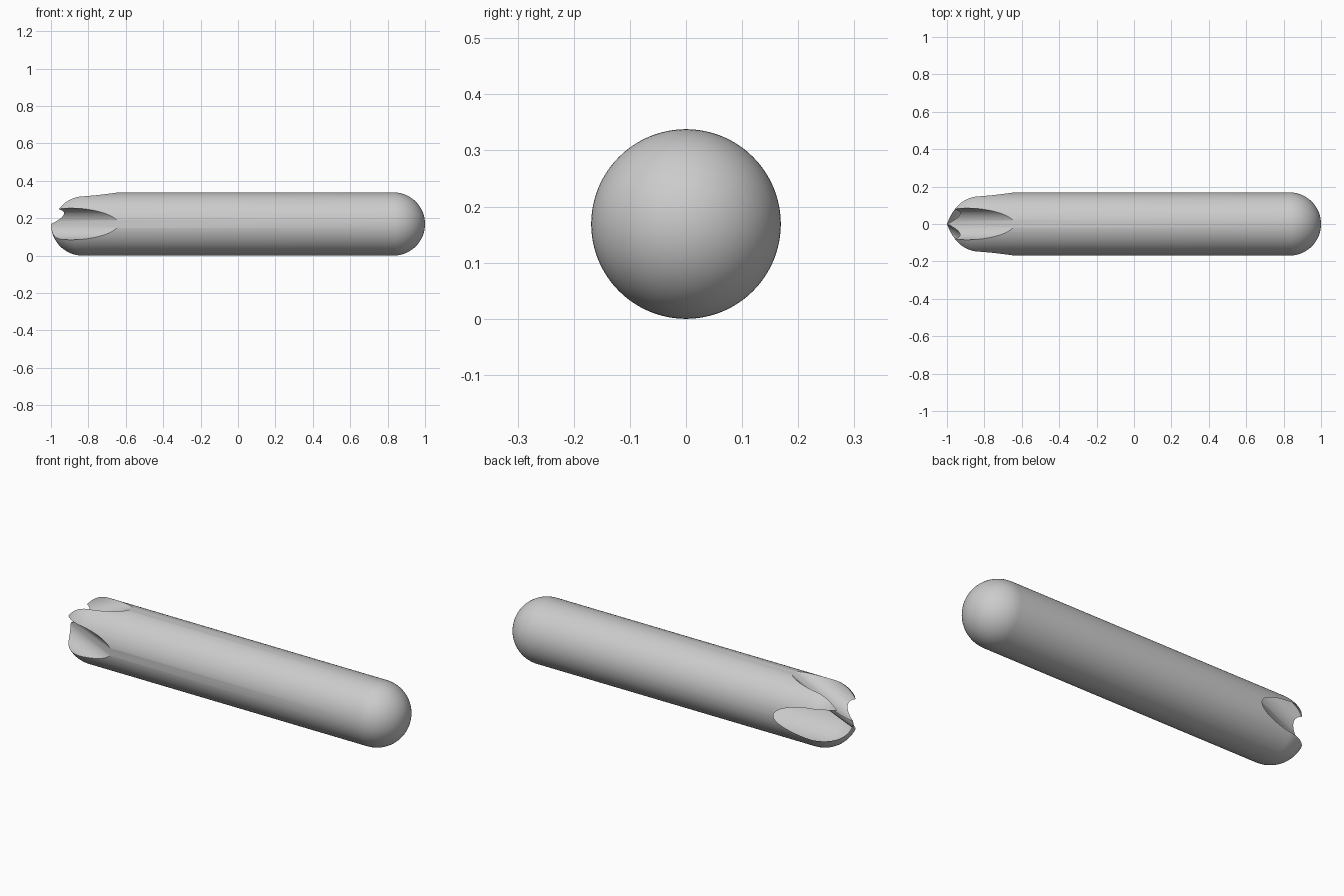
import bpy, bmesh, math
from mathutils import Matrix, Vector

if "Cube" in bpy.data.objects:
    bpy.data.objects.remove(bpy.data.objects["Cube"])

R = 0.169          # rod radius
C = 1.0 - R        # cap centres at x = +-C
FR = 0.085         # flute radius
SLOPE = math.atan2(R, 0.36)


def make_object(name, bm):
    mesh = bpy.data.meshes.new(name)
    bmesh.ops.recalc_face_normals(bm, faces=bm.faces)
    bm.to_mesh(mesh)
    bm.free()
    obj = bpy.data.objects.new(name, mesh)
    bpy.context.collection.objects.link(obj)
    return obj


# Round-ended rod: sphere stretched into a capsule along x
bm = bmesh.new()
bmesh.ops.create_uvsphere(bm, u_segments=96, v_segments=48, radius=R)
equator = [e for e in bm.edges if all(abs(v.co.z) < 1e-5 for v in e.verts)]
split = bmesh.ops.split_edges(bm, edges=equator)
for f in bm.faces:
    shift = C if f.calc_center_median().z > 0 else -C
    for v in f.verts:
        if abs(v.co.z) < R + 1e-4:
            v.co.z += shift * 1.0 
rims = [e for e in bm.edges if e.is_boundary]
bmesh.ops.bridge_loops(bm, edges=rims)
bmesh.ops.rotate(bm, verts=bm.verts, matrix=Matrix.Rotation(math.pi / 2, 3, 'Y'))
bmesh.ops.translate(bm, verts=bm.verts, vec=(0, 0, R))
rod = make_object("fluted_rod", bm)

# Four sloping round cutters that meet in a point at the left end
for i in range(4):
    bm = bmesh.new()
    bmesh.ops.create_cone(bm, segments=96, radius1=FR, radius2=FR, depth=1.2, cap_ends=True)
    along = Vector((math.cos(SLOPE), 0, math.sin(SLOPE)))
    normal = Vector((-math.sin(SLOPE), 0, math.cos(SLOPE)))
    middle = Vector((-1, 0, 0)) + normal * FR + along * 0.4
    place = Matrix.Translation(middle) @ Matrix.Rotation(math.pi / 2 - SLOPE, 4, 'Y')
    turn = Matrix.Translation((0, 0, R)) @ Matrix.Rotation(i * math.pi / 2, 4, 'X')
    bmesh.ops.transform(bm, matrix=turn @ place, verts=bm.verts)
    cutter = make_object(f"flute_cutter_{i + 1}", bm)
    cutter.hide_render = True
    cutter.hide_set(True)
    mod = rod.modifiers.new(f"flute_{i + 1}", 'BOOLEAN')
    mod.operation = 'DIFFERENCE'
    mod.solver = 'EXACT'
    mod.object = cutter

# Apply the cuts, drop the cutters, then shade smooth with sharp flute edges
bpy.context.view_layer.update()
graph = bpy.context.evaluated_depsgraph_get()
final = bpy.data.meshes.new_from_object(rod.evaluated_get(graph))
rod.modifiers.clear()
rod.data = final
for obj in [o for o in bpy.data.objects if o.name.startswith("flute_cutter")]:
    bpy.data.objects.remove(obj)
bpy.context.view_layer.objects.active = rod
rod.select_set(True)
bpy.ops.object.shade_smooth_by_angle(angle=math.radians(30))
